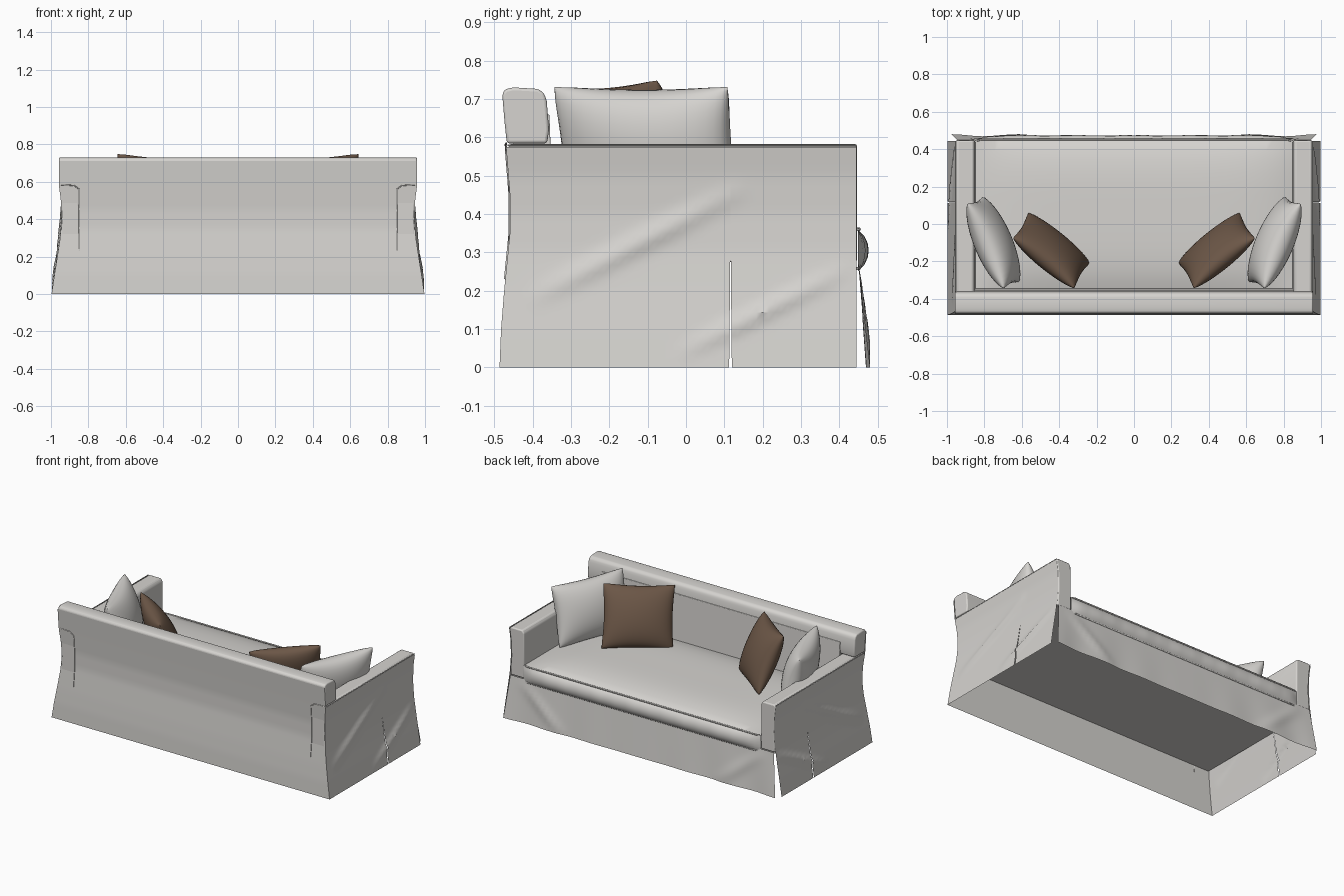
import bpy, bmesh, math
from mathutils import Vector, Matrix

if "Cube" in bpy.data.objects:
    bpy.data.objects.remove(bpy.data.objects["Cube"])


def material(name, rgb):
    m = bpy.data.materials.new(name)
    m.use_nodes = True
    m.diffuse_color = (*rgb, 1)
    m.node_tree.nodes["Principled BSDF"].inputs["Base Color"].default_value = (*rgb, 1)
    return m


LINEN = material("light linen", (0.67, 0.655, 0.63))
BROWN = material("brown fabric", (0.15, 0.095, 0.063))


def finish(name, bm, mat, angle=40, bevel=0):
    mesh = bpy.data.meshes.new(name)
    bm.to_mesh(mesh)
    bm.free()
    mesh.materials.append(mat)
    ob = bpy.data.objects.new(name, mesh)
    bpy.context.collection.objects.link(ob)
    if bevel:
        mod = ob.modifiers.new("soft edges", "BEVEL")
        mod.width, mod.segments, mod.limit_method = bevel, 3, "ANGLE"
    bpy.ops.object.select_all(action="DESELECT")
    ob.select_set(True)
    bpy.context.view_layer.objects.active = ob
    bpy.ops.object.shade_smooth_by_angle(angle=math.radians(angle))


def add_grid(bm, nu, nv, point, flip=False):
    """Surface from point(u, v) with u and v running 0 to 1."""
    g = [[bm.verts.new(point(i / nu, j / nv)) for j in range(nv + 1)] for i in range(nu + 1)]
    for i in range(nu):
        for j in range(nv):
            q = [g[i][j], g[i + 1][j], g[i + 1][j + 1], g[i][j + 1]]
            bm.faces.new(q[::-1] if flip else q)


def sheet(name, nu, nv, point, flip=False):
    bm = bmesh.new()
    add_grid(bm, nu, nv, point, flip)
    finish(name, bm, LINEN)


def prism(name, profile, axis, a, b, bevel):
    """Closed profile extruded along x (profile is y, z) or y (profile is x, z)."""
    bm = bmesh.new()
    place = (lambda p, t: (t, *p)) if axis == "x" else (lambda p, t: (p[0], t, p[1]))
    face = bm.faces.new([bm.verts.new(place(p, a)) for p in profile])
    new = bmesh.ops.extrude_face_region(bm, geom=[face])["geom"]
    shift = Vector(place((0, 0), b - a))
    bmesh.ops.translate(bm, vec=shift, verts=[v for v in new if isinstance(v, bmesh.types.BMVert)])
    bmesh.ops.recalc_face_normals(bm, faces=bm.faces)
    finish(name, bm, LINEN, bevel=bevel)


def piping(name, points, radius):
    c = bpy.data.curves.new(name, "CURVE")
    c.dimensions, c.bevel_depth, c.bevel_resolution = "3D", radius, 1
    s = c.splines.new("POLY")
    s.points.add(len(points) - 1)
    for p, co in zip(s.points, points):
        p.co = (*co, 1)
    c.materials.append(LINEN)
    bpy.context.collection.objects.link(bpy.data.objects.new(name, c))


def lerp_table(table, z):
    for (z0, a), (z1, b) in zip(table, table[1:]):
        if z <= z1:
            return a + (b - a) * (z - z0) / (z1 - z0)
    return table[-1][1]


TOP = 0.575
SIDE = [(0, .997), (.1, .982), (.2, .966), (.3, .951), (.4, .944), (.5, .947), (TOP, .957)]
REAR = [(0, .486), (.1, .482), (.2, .474), (.35, .459), (.45, .459), (TOP, .469), (.71, .481)]


def side_x(z):
    return lerp_table(SIDE, z)


def rear_y(z):
    return -lerp_table(REAR, z)


def fold(y, z, p, q, width, height):
    """Soft ridge of cloth running from p to q."""
    d = Vector(q) - Vector(p)
    r = Vector((y, z)) - Vector(p)
    t = r.dot(d) / d.length_squared
    across = (r.x * d.y - r.y * d.x) / d.length
    along = max(0, 1 - (2 * t - 1) ** 2)
    return height * along * math.exp(-(across / width) ** 2)


SLIT = 0.116
for s, label in ((1, "left"), (-1, "right")):
    # outer side panels, parted by a narrow tapering slit
    def side_point(y, z):
        x = side_x(z) + fold(y, z, (-.42, .17), (.16, .47), .022, .013)
        x += fold(y, z, (-.03, .03), (.43, .26), .016, .013)
        return (s * x, y, z)

    def gap(z):
        return 0.0035 * max(0, 1 - z / 0.34)

    def rear_part(u, v):
        z = v * TOP
        y0 = rear_y(z)
        return side_point(y0 + u * (SLIT - gap(z) - y0), z)

    def front_part(u, v):
        z = v * TOP
        y0 = SLIT + gap(z)
        return side_point(y0 + u * (0.445 - y0), z)

    sheet(label + "_side_rear_panel", 32, 28, rear_part, s < 0)
    sheet(label + "_side_front_panel", 20, 28, front_part, s < 0)

    # padded arm with inner face, top and front end
    arm = [(.848, .275), (.85, .565), (.862, .583), (.945, .583), (.955, .572),
           (.945, .5), (.941, .4), (.948, .3), (.948, .275)]
    prism(label + "_arm", [(s * x, z) for x, z in arm], "y", -0.462, 0.446, 0.008)
    piping(label + "_arm_piping", [(s * .954, -.465, .579), (s * .954, .444, .579)], .0025)
    piping(label + "_rear_seam", [(s * .85, rear_y(z) - .001, z) for z in (.23, .35, .45, .56)]
           + [(s * .875, rear_y(TOP) - .001, .58), (s * .95, rear_y(TOP), .584)], 0.003)


# back: outer panel, inner padding and the roll on top
def rear_point(u, v):
    z = v * 0.71
    return ((2 * u - 1) * side_x(z), rear_y(z), z)


sheet("back_panel", 24, 30, rear_point)
prism("back_padding", [(-.45, .275), (-.342, .275), (-.356, .66), (-.45, .66)], "x", -.855, .855, .004)
roll = [(-.467, .584), (-.362, .584), (-.357, .62), (-.363, .695), (-.37, .715), (-.385, .726),
        (-.45, .73), (-.472, .725), (-.479, .712), (-.473, .64)]
prism("back_top_roll", roll, "x", -.957, .957, .008)


# seat cushion: crowned top rolling over a bulging front band
def seat_point(u, v):
    x = 2 * u - 1
    if v < 0.7:
        t = v / 0.7
        crown = (1 - x ** 6) * (1 - (2 * t - 1) ** 4)
        return (x * .85, -.365 + t * .815, .36 + .04 * crown)
    t = (v - 0.7) / 0.3
    bulge = math.sin(math.pi * t) ** 0.7 if 0 < t < 1 else 0
    wrinkle = 0.003 * math.sin(x * 31) * math.sin(x * 13)
    return (x * .85, .448 + (.026 + wrinkle) * bulge * (1 - x ** 16), .36 - .11 * t)


sheet("seat_cushion", 48, 20, seat_point)
for label, z in (("upper", .36), ("lower", .258)):
    piping(label + "_seat_piping", [(-.84, .445, z), (-.82, .451, z), (.82, .451, z), (.84, .445, z)], .005)


# front skirt flaring to the floor, gathered toward both corners
def skirt_point(u, v):
    x = 1 - 2 * u
    z = v * 0.275
    low = 1 - v
    y = .449 + .025 * low + .006 * low * math.cos(x * 19) * abs(x)
    for sx in (-1, 1):
        y += fold(sx * x, z, (.55, -.02), (.92, .26), .03, .01)
    return (x * (.945 + .03 * low), y, z)


sheet("front_skirt", 60, 16, skirt_point)

# underside board
sheet("underside", 1, 1, lambda u, v: ((2 * v - 1) * .95, -.464 + u * .912, .27))


def pillow(name, mat, center, facing, lean, spin, w, h, thick):
    bm = bmesh.new()
    for sign in (1, -1):
        def point(u, v):
            a, b = math.sin((u - .5) * math.pi), math.sin((v - .5) * math.pi)
            puff = max(0, (1 - a * a) * (1 - b * b)) ** 0.45
            return (a * w / 2 * (1 - .06 * (1 - b * b) - .02 * b ** 8),
                    sign * thick / 2 * puff,
                    b * h / 2 * (1 - .07 * (1 - a * a) - .02 * a ** 8))
        add_grid(bm, 20, 20, point, sign > 0)
    bmesh.ops.remove_doubles(bm, verts=bm.verts, dist=1e-5)
    bmesh.ops.recalc_face_normals(bm, faces=bm.faces)
    # spin in its own plane, lean backward, then turn to face the room
    turn = (Matrix.Rotation(facing, 4, "Z") @ Matrix.Rotation(lean, 4, "X")
            @ Matrix.Rotation(spin, 4, "Y"))
    bm.transform(Matrix.Translation(center) @ turn)
    finish(name, bm, mat, 60)


# mirrored pairs of scatter pillows
for s, label in ((1, "left"), (-1, "right")):
    pillow(label + "_light_pillow", LINEN, (s * .752, -.1, .55), s * math.radians(67),
           math.radians(14), 0, .50, .38, .19)
    pillow(label + "_brown_pillow", BROWN, (s * .442, -.142, .56), s * math.radians(41),
           math.radians(24), -s * math.radians(4), .43, .39, .16)
